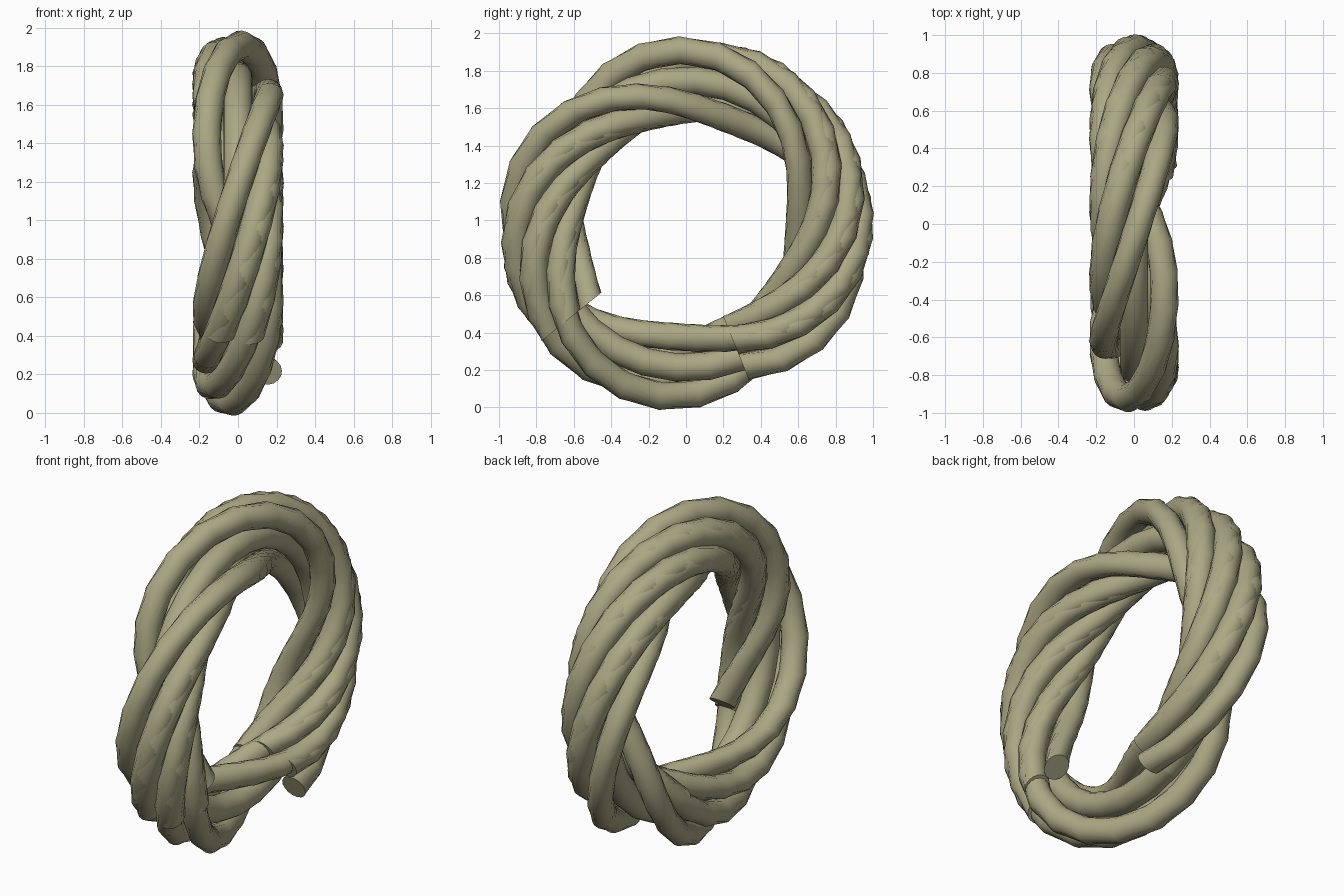
import bpy
import bmesh
from math import sin, cos, radians, tau

cube = bpy.data.objects.get("Cube")
if cube:
    bpy.data.objects.remove(cube, do_unlink=True)

RING_R, CENTRE_Z = 0.768, 0.98
LAY_R, STRAND_R = 0.163, 0.075
SIDES = 16

mat = bpy.data.materials.new("olive_rope")
mat.use_nodes = True
colour = (0.41, 0.39, 0.235, 1)
mat.diffuse_color = colour
bsdf = mat.node_tree.nodes["Principled BSDF"]
bsdf.inputs["Base Color"].default_value = colour
bsdf.inputs["Roughness"].default_value = 0.7


def strand(name, start, end, phase, turn, lay, steps):
    """Sweep a circle, kept in the ring's radial plane, along a winding path."""
    bm = bmesh.new()
    rings = []
    for i in range(steps + 1):
        t = i / steps
        a = radians(start + (end - start) * t)
        p = radians(phase + turn * t)
        ring = []
        for j in range(SIDES):
            s = p + tau * j / SIDES
            x = lay * cos(p) + STRAND_R * cos(s)
            r = RING_R + lay * sin(p) + STRAND_R * sin(s)
            ring.append(bm.verts.new((x, r * cos(a), CENTRE_Z + r * sin(a))))
        rings.append(ring)
    for low, high in zip(rings, rings[1:]):
        for j in range(SIDES):
            k = (j + 1) % SIDES
            bm.faces.new((low[j], low[k], high[k], high[j]))
    bm.faces.new(rings[0])
    bm.faces.new(rings[-1])
    bmesh.ops.recalc_face_normals(bm, faces=bm.faces)
    mesh = bpy.data.meshes.new(name)
    bm.to_mesh(mesh)
    bm.free()
    mesh.materials.append(mat)
    obj = bpy.data.objects.new(name, mesh)
    bpy.context.collection.objects.link(obj)
    bpy.ops.object.select_all(action="DESELECT")
    obj.select_set(True)
    bpy.context.view_layer.objects.active = obj
    bpy.ops.object.shade_smooth_by_angle(angle=radians(50))


# Core strand, once around the ring
strand("core_strand", -68, 292, 0, 0, 0, 28)

# Four outer strands, each wound nearly twice around the ring
for k in range(4):
    strand(f"outer_strand_{k + 1}", -68, 579, 20 - 55 * k, 1182, LAY_R, 51)
